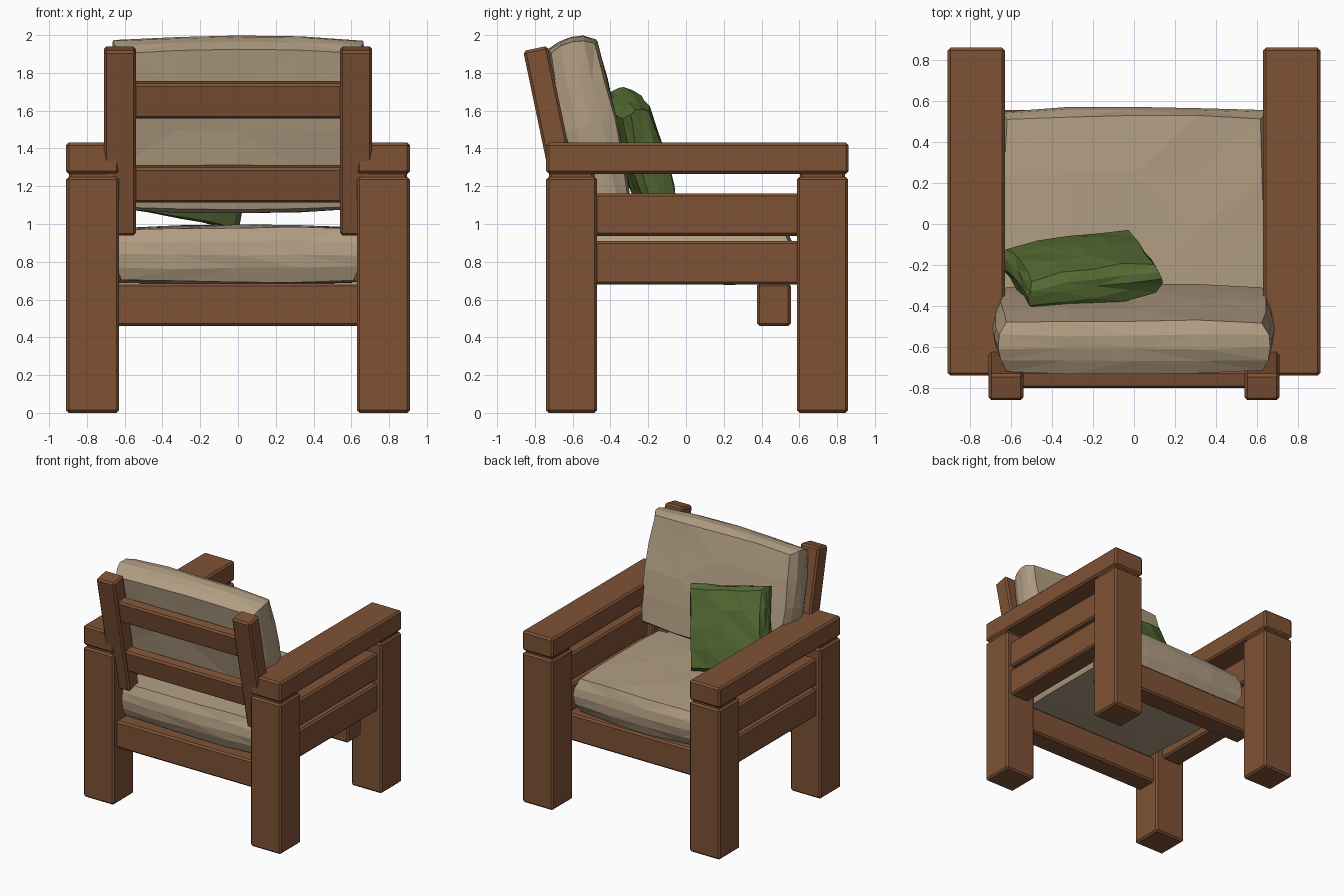
import bpy, bmesh, math, random
from mathutils import Matrix, Euler

if "Cube" in bpy.data.objects:
    bpy.data.objects.remove(bpy.data.objects["Cube"])

random.seed(4)


def material(name, rgb):
    m = bpy.data.materials.new(name)
    m.diffuse_color = (*rgb, 1)
    m.use_nodes = True
    m.node_tree.nodes["Principled BSDF"].inputs["Base Color"].default_value = m.diffuse_color
    return m


WOOD = material("brown wood", (0.21, 0.085, 0.036))
LINEN = material("beige linen", (0.44, 0.34, 0.225))
GREEN = material("green cloth", (0.095, 0.155, 0.036))


def finish(name, bm, mat, loc, rot=(0, 0, 0)):
    bmesh.ops.recalc_face_normals(bm, faces=bm.faces)
    me = bpy.data.meshes.new(name)
    bm.to_mesh(me)
    bm.free()
    me.materials.append(mat)
    ob = bpy.data.objects.new(name, me)
    ob.location = loc
    ob.rotation_euler = rot
    bpy.context.collection.objects.link(ob)
    return ob


def beam(name, loc, size, rot=(0, 0, 0)):
    """Wooden block with a small chamfer."""
    bm = bmesh.new()
    bmesh.ops.create_cube(bm, size=1, matrix=Matrix.Diagonal((*size, 1)))
    bmesh.ops.bevel(bm, geom=bm.edges[:], offset=0.014, segments=1,
                    affect='EDGES', profile=0.5)
    return finish(name, bm, WOOD, loc, rot)


def pad(name, loc, half, mat, rot=(0, 0, 0), cuts=3, taper=0.12, side=0.04, bulge=0.02, noise=0.006):
    """Faceted cushion: local x width, y depth, z thickness, ridge around the rim."""
    bm = bmesh.new()
    bmesh.ops.create_cube(bm, size=2)
    bmesh.ops.subdivide_edges(bm, edges=bm.edges[:], cuts=cuts, use_grid_fill=True)
    hx, hy, hz = half
    for v in bm.verts:
        u, w, t = v.co
        # thinner at the rim, narrower at the two faces, sides bowed out
        thick = hz * (1 - taper * (u * u + w * w) / 1.5)
        x = u * (hx - side * t * t - bulge * w * w)
        y = w * (hy - side * t * t - bulge * u * u)
        v.co = (x + random.uniform(-noise, noise),
                y + random.uniform(-noise, noise),
                t * thick + random.uniform(-noise, noise))
    bmesh.ops.triangulate(bm, faces=bm.faces[:])
    return finish(name, bm, mat, loc, rot)


TILT = math.radians(11.8)


def back_y(z):
    return -0.695 - (z - 1.44) * math.tan(TILT)


for s, side in ((-1, "left"), (1, "right")):
    # legs and armrest
    beam(f"back_leg_{side}", (s * 0.77, -0.605, 0.625), (0.28, 0.27, 1.25))
    beam(f"front_leg_{side}", (s * 0.77, 0.723, 0.625), (0.28, 0.27, 1.25))
    beam(f"armrest_{side}", (s * 0.77, 0.06, 1.348), (0.28, 1.60, 0.165))
    for x, y in ((0.77, -0.605), (0.77, 0.723)):
        beam(f"arm_joint_{side}", (s * x, y, 1.255), (0.25, 0.24, 0.07))
    # side slats
    beam(f"side_slat_lower_{side}", (s * 0.78, 0.06, 0.795), (0.18, 1.10, 0.23))
    beam(f"side_slat_upper_{side}", (s * 0.78, 0.06, 1.05), (0.18, 1.10, 0.225))
    # leaning back post
    beam(f"back_post_{side}", (s * 0.625, -0.695, 1.44), (0.17, 0.132, 1.0), (TILT, 0, 0))

# seat rails
beam("back_rail", (0, -0.60, 0.573), (1.50, 0.18, 0.225))
beam("front_rail", (0, 0.465, 0.573), (1.50, 0.18, 0.225))

# backrest slats
for label, z in (("upper", 1.658), ("lower", 1.213)):
    beam(f"back_slat_{label}", (0, back_y(z), z), (1.12, 0.09, 0.19), (TILT, 0, 0))

# seat cushion
pad("seat_cushion", (0, -0.04, 0.838), (0.675, 0.61, 0.158), LINEN)

# back cushion leaning on the slats
pad("back_cushion", (0, -0.51, 1.525), (0.685, 0.475, 0.145), LINEN,
    (math.pi / 2 + math.radians(12), 0, 0))

# loose green pillow, leaning, turned and slightly rolled
lean = (Matrix.Rotation(math.radians(8), 4, 'Z') @ Matrix.Rotation(math.radians(10), 4, 'Y')
        @ Matrix.Rotation(math.radians(90 + 17), 4, 'X'))
pad("throw_pillow", (-0.255, -0.225, 1.345), (0.325, 0.325, 0.115), GREEN, lean.to_euler(),
    cuts=3, taper=0.28, side=0.03, bulge=-0.01, noise=0.008)
